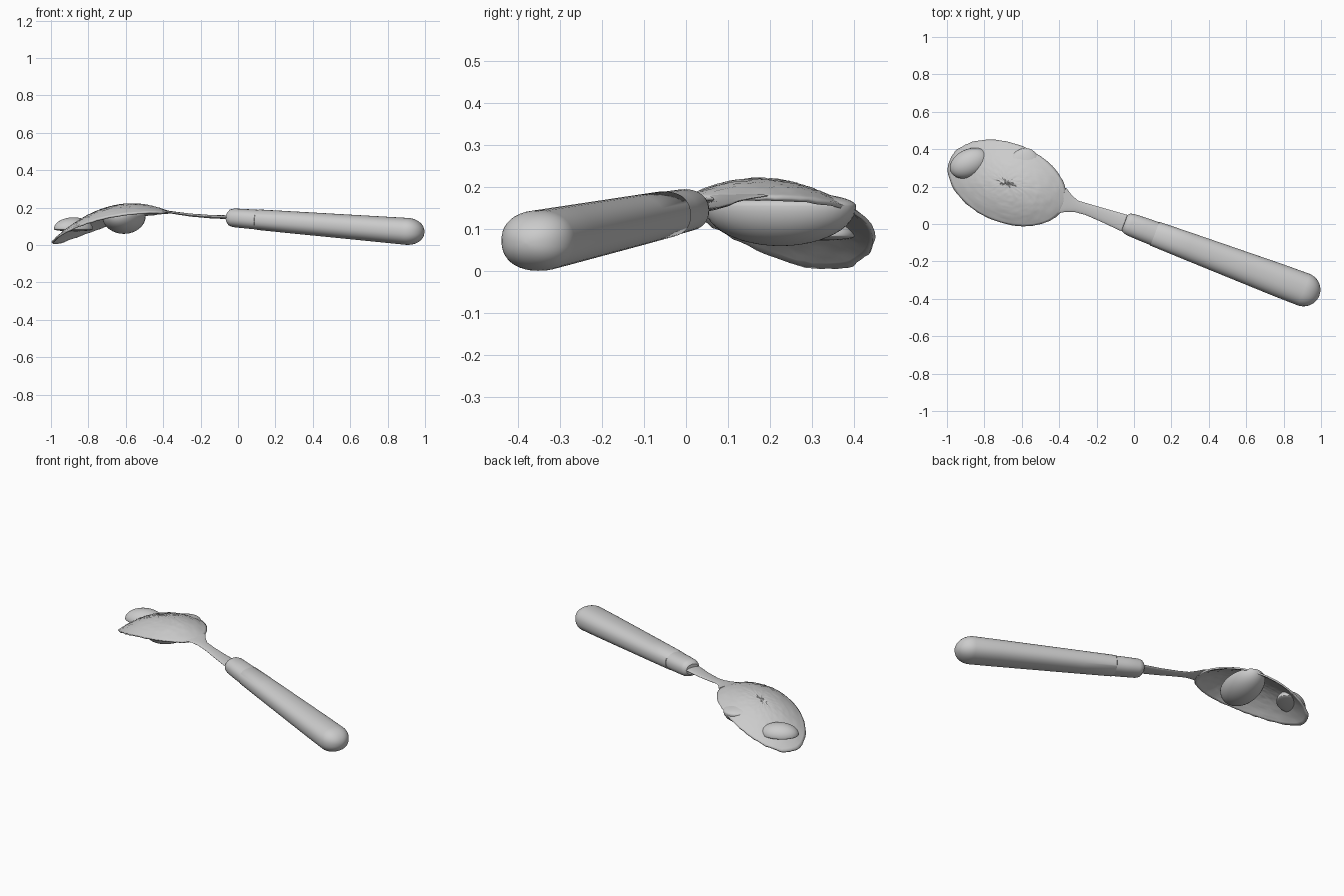
import bpy, bmesh, math, random
from mathutils import Vector, Matrix

random.seed(4)
cube = bpy.data.objects.get("Cube")
if cube:
    bpy.data.objects.remove(cube, do_unlink=True)

grey = bpy.data.materials.new("plain grey")
grey.use_nodes = True
grey.diffuse_color = (0.6, 0.6, 0.6, 1)
grey.node_tree.nodes["Principled BSDF"].inputs["Base Color"].default_value = (0.6, 0.6, 0.6, 1)


def finish(name, bm, angle=40):
    bmesh.ops.recalc_face_normals(bm, faces=bm.faces)
    mesh = bpy.data.meshes.new(name)
    bm.to_mesh(mesh)
    bm.free()
    obj = bpy.data.objects.new(name, mesh)
    bpy.context.collection.objects.link(obj)
    mesh.materials.append(grey)
    bpy.ops.object.select_all(action='DESELECT')
    obj.select_set(True)
    bpy.context.view_layer.objects.active = obj
    bpy.ops.object.shade_smooth_by_angle(angle=math.radians(angle))
    return obj


def loft(name, stations, sides=40, power=2.0):
    """Closed tube through (centre, half width, half height) stations."""
    bm = bmesh.new()
    rings = []
    for i, (c, w, h) in enumerate(stations):
        a = Vector(stations[max(i - 1, 0)][0])
        b = Vector(stations[min(i + 1, len(stations) - 1)][0])
        along = (b - a).normalized()
        side = along.cross(Vector((0, 0, 1))).normalized()
        up = side.cross(along)
        ring = []
        for k in range(sides):
            t = math.tau * k / sides
            x, y = math.cos(t), math.sin(t)
            x = math.copysign(abs(x) ** (2 / power), x)
            y = math.copysign(abs(y) ** (2 / power), y)
            ring.append(bm.verts.new(Vector(c) + side * x * w + up * y * h))
        rings.append(ring)
    for r, q in zip(rings, rings[1:]):
        for k in range(sides):
            n = (k + 1) % sides
            bm.faces.new((r[k], r[n], q[n], q[k]))
    bm.faces.new(rings[0])
    bm.faces.new(rings[-1])
    return finish(name, bm)


# Handle axis, with grip and collar swept along it
start, end = Vector((-0.04, 0.005, 0.147)), Vector((0.905, -0.35, 0.073))
axis = (end - start).normalized()


def on_axis(t, w, h):
    return start.lerp(end, t), w, h


grip = [on_axis(0.15, 0.058, 0.048), on_axis(0.16, 0.068, 0.055), on_axis(0.35, 0.074, 0.059),
        on_axis(0.6, 0.081, 0.064), on_axis(0.85, 0.088, 0.069), on_axis(1, 0.09, 0.072)]
for i in range(1, 12):
    a = math.pi / 2 * i / 11.2
    grip.append((end + axis * 0.092 * math.sin(a), 0.09 * math.cos(a), 0.072 * math.cos(a)))
loft("handle_grip", grip, power=2.25)

loft("handle_collar", [on_axis(-0.012, 0.04, 0.03), on_axis(0, 0.054, 0.044),
                       on_axis(0.02, 0.06, 0.05), on_axis(0.1, 0.064, 0.052),
                       on_axis(0.16, 0.065, 0.053)], power=2.25)

# Thin neck flaring into the bowl
loft("neck", [((0.0, -0.01, 0.148), 0.047, 0.012), ((-0.06, 0.008, 0.149), 0.046, 0.01),
              ((-0.15, 0.042, 0.152), 0.038, 0.009), ((-0.25, 0.078, 0.16), 0.031, 0.008),
              ((-0.31, 0.095, 0.168), 0.032, 0.007), ((-0.35, 0.11, 0.174), 0.048, 0.006),
              ((-0.39, 0.125, 0.18), 0.075, 0.005)], sides=24)

# Upside-down bowl: u runs to the tip, v across
centre = Vector((-0.68, 0.215, 0))
u_dir, v_dir = Vector((-0.93, 0.37, 0)).normalized(), Vector((0.37, 0.93, 0)).normalized()


def bowl_height(u, v):
    rim = 0.137 - 0.25 * u - 0.39 * u * u
    return rim + 0.07 * (1 - (u / 0.33) ** 2 - (v / 0.212) ** 2)


bm = bmesh.new()
count, layers = 72, 22
hub = bm.verts.new(centre + Vector((0, 0, bowl_height(0, 0))))
previous = None
for j in range(1, layers + 1):
    ring = []
    for k in range(count):
        t = math.tau * k / count
        r = j / layers + (random.uniform(-0.008, 0.008) if j == layers else 0)
        u, v = 0.33 * r * math.cos(t), 0.212 * r * math.sin(t)
        z = bowl_height(u, v) + random.uniform(-0.0015, 0.0015)
        ring.append(bm.verts.new(centre + u_dir * u + v_dir * (v + 0.005) + Vector((0, 0, z))))
    for k in range(count):
        n = (k + 1) % count
        if previous:
            bm.faces.new((previous[k], ring[k], ring[n], previous[n]))
        else:
            bm.faces.new((hub, ring[k], ring[n]))
    previous = ring
bowl = finish("bowl", bm)
shell = bowl.modifiers.new("thickness", 'SOLIDIFY')
shell.thickness = 0.01
shell.offset = -1


def lump(name, place, turn, length, width, above, below):
    """Rounded swelling with different height above and below its middle."""
    bm = bmesh.new()
    bmesh.ops.create_uvsphere(bm, u_segments=40, v_segments=24, radius=1)
    for v in bm.verts:
        v.co = Vector((v.co.x * length, v.co.y * width, v.co.z * (above if v.co.z > 0 else below)))
    bm.transform(Matrix.Translation(place) @ Matrix.Rotation(math.radians(turn), 4, 'Z'))
    return finish(name, bm, 60)


# Swellings under the bowl and near its tip
lump("under_bowl_swelling", (-0.61, 0.225, 0.155), -15, 0.11, 0.185, 0.035, 0.095)
lump("tip_swelling", (-0.88, 0.325, 0.085), 25, 0.11, 0.075, 0.063, 0.012)
